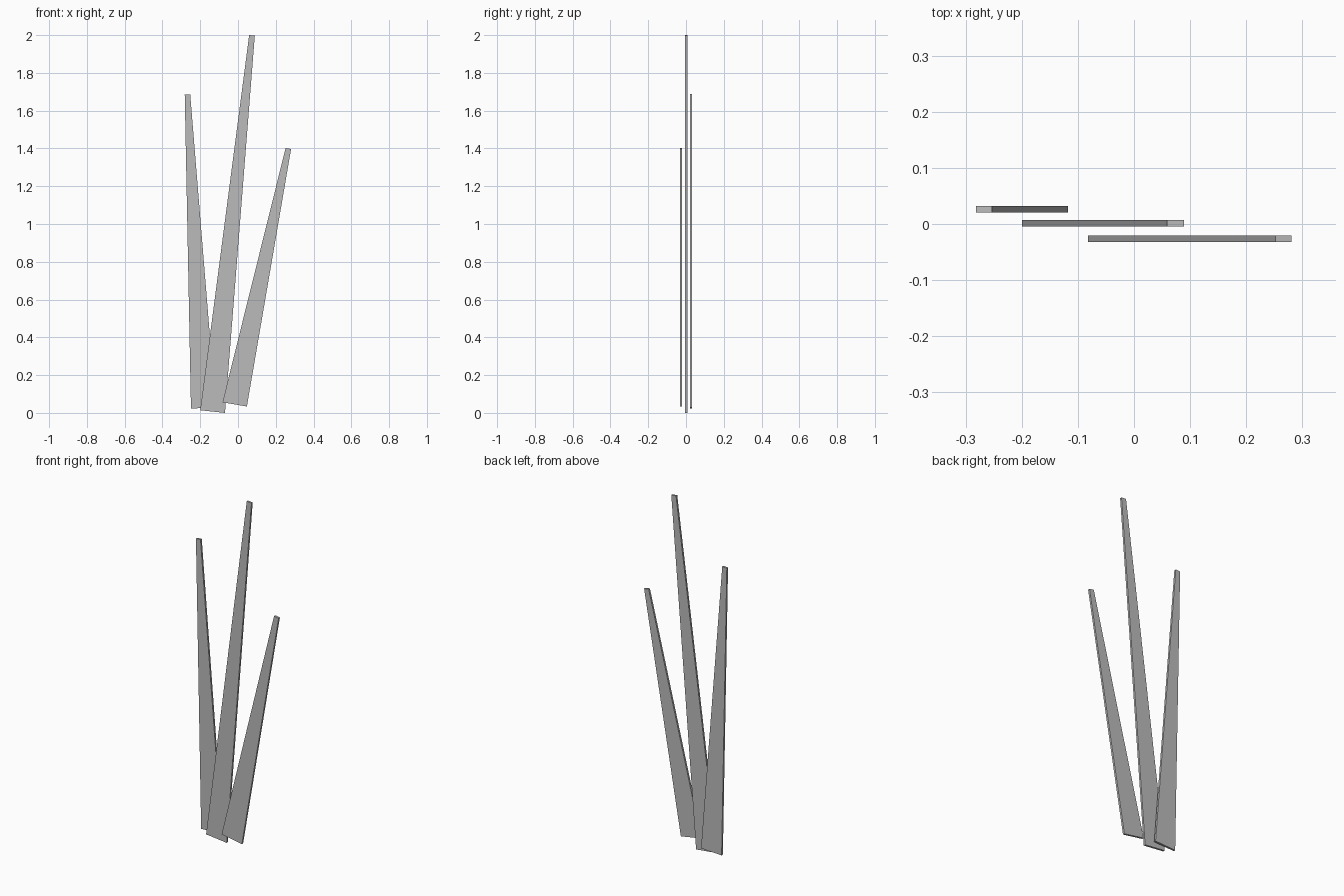
import bpy
import bmesh

cube = bpy.data.objects.get("Cube")
if cube:
    bpy.data.objects.remove(cube, do_unlink=True)

grey = bpy.data.materials.new("plain_grey")
grey.use_nodes = True
colour = (0.5, 0.5, 0.5, 1)
grey.diffuse_color = colour
grey.node_tree.nodes["Principled BSDF"].inputs["Base Color"].default_value = colour

THICKNESS = 0.0115


def blade(name, y, outline):
    """Extrude a tapered x-z outline into a thin flat blade centred on y."""
    bm = bmesh.new()
    face = bm.faces.new([bm.verts.new((x, y - THICKNESS / 2, z)) for x, z in outline])
    result = bmesh.ops.extrude_face_region(bm, geom=[face], use_keep_orig=True)
    back = [v for v in result["geom"] if isinstance(v, bmesh.types.BMVert)]
    bmesh.ops.translate(bm, verts=back, vec=(0, THICKNESS, 0))
    bmesh.ops.recalc_face_normals(bm, faces=bm.faces)
    mesh = bpy.data.meshes.new(name)
    bm.to_mesh(mesh)
    bm.free()
    mesh.materials.append(grey)
    obj = bpy.data.objects.new(name, mesh)
    bpy.context.collection.objects.link(obj)


# Three overlapping blades fanning out from the base
blade("right_blade", 0.026,
      [(-0.249, 0.023), (-0.118, 0.029), (-0.253, 1.687), (-0.282, 1.685)])
blade("middle_blade", 0.001,
      [(-0.2, 0.014), (-0.069, 0), (0.089, 1.998), (0.059, 2)])
blade("left_blade", -0.026,
      [(-0.082, 0.056), (0.047, 0.034), (0.281, 1.397), (0.252, 1.402)])
